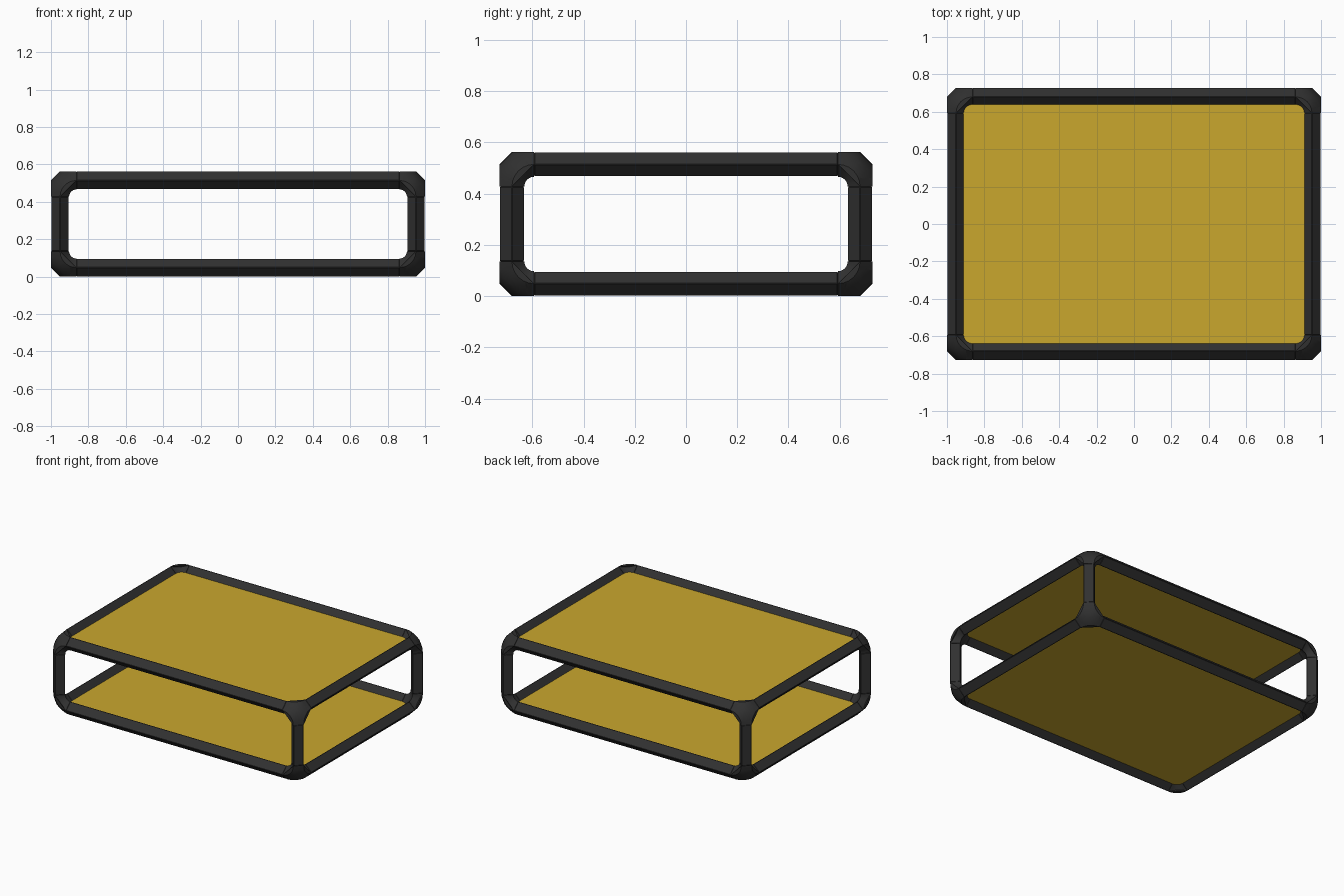
import bpy, bmesh, math
from mathutils import Vector

if "Cube" in bpy.data.objects:
    bpy.data.objects.remove(bpy.data.objects["Cube"], do_unlink=True)

SIZE = Vector((2.0, 1.456, 0.563))      # overall dimensions
H = 0.0485                              # half diagonal of the diamond bars
R = 0.087                               # centre-line radius of the corner bends
STEPS = 6
HALF = SIZE / 2 - Vector((H, H, H))     # bar centre lines, from the middle
MID = Vector((0, 0, SIZE.z / 2))
AXES = [Vector((1, 0, 0)), Vector((0, 1, 0)), Vector((0, 0, 1))]
SIDE_NAMES = [{-1: "right", 1: "left"}, {-1: "front", 1: "back"}, {-1: "bottom", 1: "top"}]


def material(name, color, roughness):
    mat = bpy.data.materials.new(name)
    mat.use_nodes = True
    mat.diffuse_color = color
    bsdf = mat.node_tree.nodes["Principled BSDF"]
    bsdf.inputs["Base Color"].default_value = color
    bsdf.inputs["Roughness"].default_value = roughness
    return mat


BLACK = material("black frame", (0.03, 0.03, 0.03, 1), 0.6)
YELLOW = material("mustard panel", (0.59, 0.39, 0.027, 1), 0.6)


def make_object(name, bm, mat):
    bmesh.ops.recalc_face_normals(bm, faces=bm.faces)
    mesh = bpy.data.meshes.new(name)
    bm.to_mesh(mesh)
    bm.free()
    mesh.materials.append(mat)
    obj = bpy.data.objects.new(name, mesh)
    bpy.context.collection.objects.link(obj)
    return obj


def skin(bm, rings):
    """Join four-sided rings of points into a capped tube."""
    loops = [[bm.verts.new(p) for p in ring] for ring in rings]
    for a, b in zip(loops, loops[1:]):
        for i in range(4):
            j = (i + 1) % 4
            bm.faces.new((a[i], a[j], b[j], b[i]))
    bm.faces.new(loops[0])
    bm.faces.new(loops[-1])


def diamond(center, u, v):
    return [center + u * H, center + v * H, center - u * H, center - v * H]


# Straight diamond bars along each axis
def bar(axis, su, sv):
    iu, iv = [i for i in range(3) if i != axis]
    u, v = AXES[iu], AXES[iv]
    center = MID + u * HALF[iu] * su + v * HALF[iv] * sv
    reach = AXES[axis] * (HALF[axis] - R)
    bm = bmesh.new()
    skin(bm, [diamond(center - reach, u, v), diamond(center + reach, u, v)])
    kind = ("width_rail", "depth_rail", "post")[axis]
    name = f"{kind}_{SIDE_NAMES[iv][sv]}_{SIDE_NAMES[iu][su]}"
    obj = make_object(name, bm, BLACK)
    bevel = obj.modifiers.new("soft edges", "BEVEL")
    bevel.width = 0.003
    bevel.segments = 1


# Three-way corner: three quarter bends around a filled hub
def corner(signs):
    bm = bmesh.new()
    hub = []

    def place(p):
        return MID + Vector([s * (h - q) for s, h, q in zip(signs, HALF, p)])

    for c in range(3):
        a, b, up = AXES[c - 2], AXES[c - 1], AXES[c]
        rings = []
        for k in range(STEPS + 1):
            t = k / STEPS * math.pi / 2
            out = -(a * math.cos(t) + b * math.sin(t))
            ring = diamond((a + b) * R + out * R, out, -up)
            rings.append([place(p) for p in ring])
            hub += rings[-1][:2]
        skin(bm, rings)
    points = [bm.verts.new(p) for p in hub]
    bmesh.ops.remove_doubles(bm, verts=points, dist=0.0001)
    points = [v for v in points if v.is_valid]
    bmesh.ops.convex_hull(bm, input=points)
    bmesh.ops.delete(bm, geom=[v for v in bm.verts if not v.link_faces], context="VERTS")
    x, y, z = (SIDE_NAMES[i][s] for i, s in enumerate(signs))
    return make_object(f"corner_{z}_{y}_{x}", bm, BLACK)


# Flat panels held between the rails
def panel(side):
    bm = bmesh.new()
    bmesh.ops.create_cube(bm, size=2)
    half = Vector((HALF.x - 0.015, HALF.y - 0.015, 0.008))
    center = MID + AXES[2] * HALF.z * side
    for v in bm.verts:
        v.co = Vector([p * h for p, h in zip(v.co, half)]) + center
    make_object(f"{SIDE_NAMES[2][side]}_panel", bm, YELLOW)


corners = []
for s in (-1, 1):
    panel(s)
    for t in (-1, 1):
        for axis in range(3):
            bar(axis, s, t)
        for w in (-1, 1):
            corners.append(corner((s, t, w)))

# Smooth the bends, keep the diamond ridges sharp
bpy.ops.object.select_all(action="DESELECT")
for obj in corners:
    obj.select_set(True)
bpy.context.view_layer.objects.active = corners[0]
bpy.ops.object.shade_smooth_by_angle(angle=math.radians(30))
